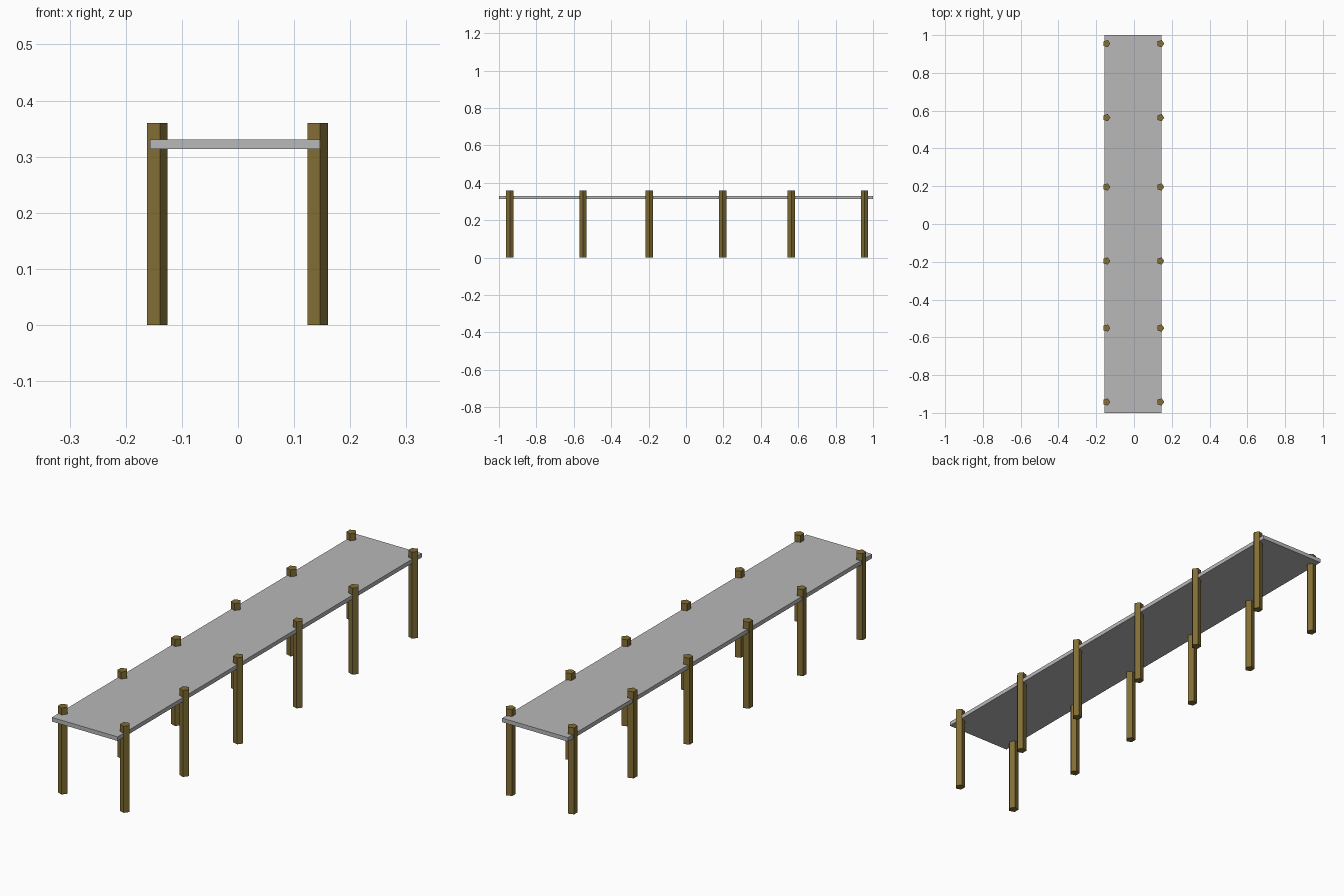
import bpy

cube = bpy.data.objects.get("Cube")
if cube:
    bpy.data.objects.remove(cube, do_unlink=True)


def make_material(name, rgb):
    mat = bpy.data.materials.new(name)
    mat.use_nodes = True
    colour = (*rgb, 1.0)
    mat.diffuse_color = colour
    mat.node_tree.nodes["Principled BSDF"].inputs["Base Color"].default_value = colour
    return mat


grey = make_material("deck grey", (0.48, 0.48, 0.48))
brown = make_material("post brown", (0.22, 0.155, 0.035))

# Walkway deck: one long thin slab
DECK_MIN, DECK_MAX = (-0.157, -1.0, 0.314), (0.146, 1.0, 0.331)
centre = [(a + b) / 2 for a, b in zip(DECK_MIN, DECK_MAX)]
bpy.ops.mesh.primitive_cube_add(size=1, location=centre)
deck = bpy.context.object
deck.name = "deck"
deck.scale = [b - a for a, b in zip(DECK_MIN, DECK_MAX)]
deck.data.materials.append(grey)

# Five-sided posts in pairs, rising a little above the deck
POST_HEIGHT, POST_RADIUS = 0.36, 0.0202
ROWS = (-0.942, -0.551, -0.196, 0.196, 0.563, 0.955)
for side, x in (("right", -0.1455), ("left", 0.1400)):
    for number, y in enumerate(ROWS, 1):
        bpy.ops.mesh.primitive_cylinder_add(
            vertices=5, radius=POST_RADIUS, depth=POST_HEIGHT,
            location=(x, y, POST_HEIGHT / 2))
        post = bpy.context.object
        post.name = f"{side}_post_{number}"
        # Turn one corner towards +x
        for v in post.data.vertices:
            v.co.x, v.co.y = v.co.y, -v.co.x
        post.data.materials.append(brown)
